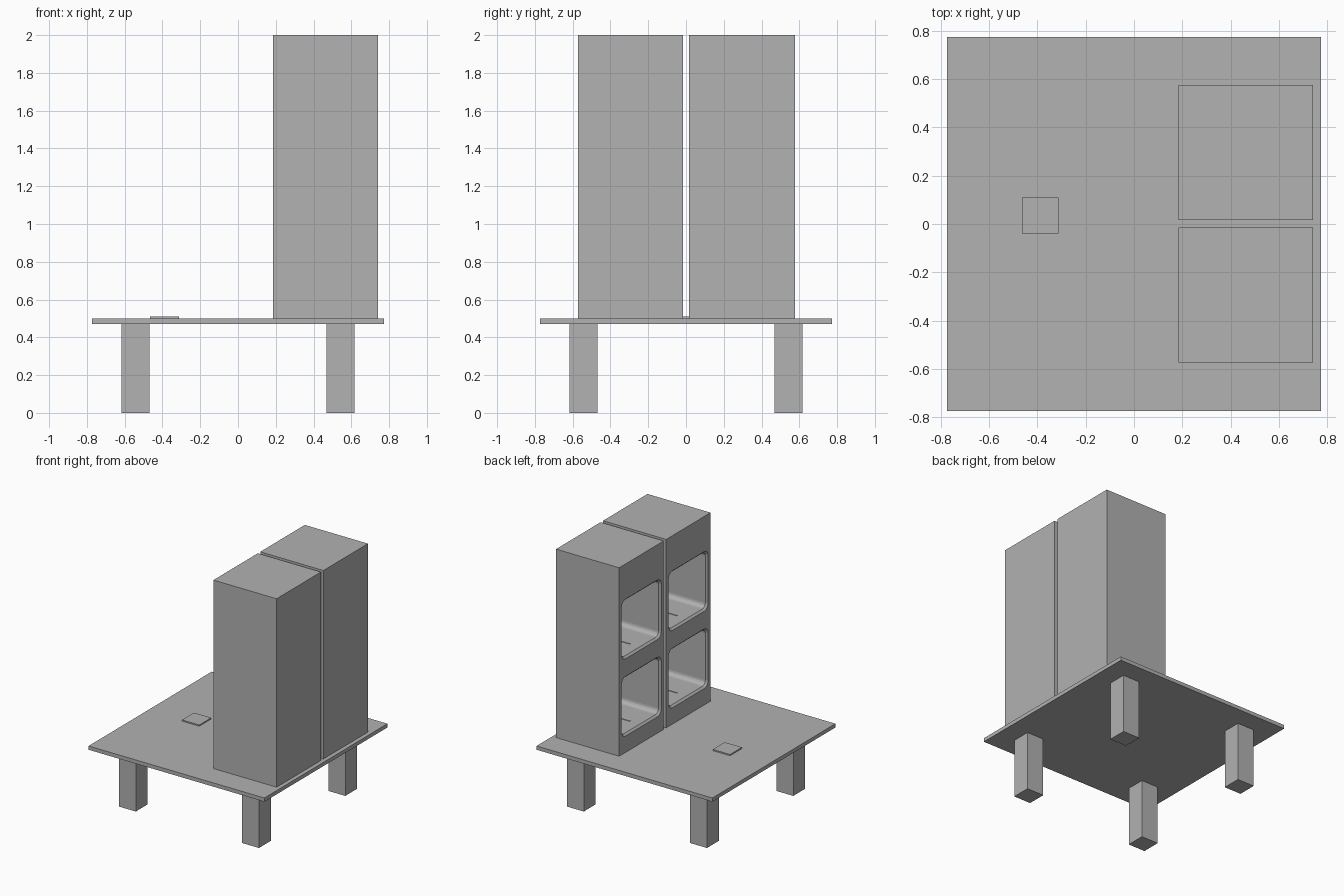
import bpy, bmesh
from math import sin, cos, pi

old = bpy.data.objects.get("Cube")
if old:
    bpy.data.objects.remove(old, do_unlink=True)

grey = bpy.data.materials.new("plain grey")
grey.use_nodes = True
grey.diffuse_color = (0.445, 0.445, 0.445, 1)
grey.node_tree.nodes["Principled BSDF"].inputs["Base Color"].default_value = grey.diffuse_color


def add_object(name, bm):
    bmesh.ops.recalc_face_normals(bm, faces=bm.faces)
    mesh = bpy.data.meshes.new(name)
    bm.to_mesh(mesh)
    bm.free()
    mesh.materials.append(grey)
    obj = bpy.data.objects.new(name, mesh)
    bpy.context.collection.objects.link(obj)
    return obj


def box(name, x, y, z):
    """Box from its (low, high) range on each axis."""
    bm = bmesh.new()
    bmesh.ops.create_cube(bm, size=1)
    for v in bm.verts:
        v.co = [(r[0] + r[1]) / 2 + c * (r[1] - r[0]) for c, r in zip(v.co, (x, y, z))]
    return add_object(name, bm)


def rounded_tunnel(name, stations, y, z, radius):
    """Rounded rectangle lofted along x; stations are (x, outward growth)."""
    bm = bmesh.new()
    loops = []
    steps = 4
    for x, grow in stations:
        loop = []
        for corner, (sy, sz) in enumerate([(1, 1), (0, 1), (0, 0), (1, 0)]):
            cy = y[sy] + (radius if sy == 0 else -radius)
            cz = z[sz] + (radius if sz == 0 else -radius)
            for i in range(steps + 1):
                a = (corner + i / steps) * pi / 2
                r = radius + grow
                loop.append(bm.verts.new((x, cy + r * cos(a), cz + r * sin(a))))
        loops.append(loop)
    for a, b in zip(loops, loops[1:]):
        for i in range(len(a)):
            j = (i + 1) % len(a)
            bm.faces.new((a[i], a[j], b[j], b[i]))
    bm.faces.new(loops[0])
    bm.faces.new(loops[-1])
    return add_object(name, bm)


# Table top, legs and small raised pad
box("table_top", (-0.774, 0.774), (-0.774, 0.774), (0.47, 0.5))
for xn, sx in (("right", -1), ("left", 1)):
    for yn, sy in (("front", -1), ("back", 1)):
        box(f"{yn}_{xn}_leg", sorted((sx * 0.468, sx * 0.617)),
            sorted((sy * 0.468, sy * 0.617)), (0, 0.47))
box("raised_pad", (-0.465, -0.313), (-0.04, 0.11), (0.5, 0.51))

# Two tall cabinets, each with two compartments open toward -x
FRONT, BACK = 0.185, 0.741
for side, y in (("front", (-0.573, -0.015)), ("back", (0.016, 0.576))):
    cabinet = box(f"{side}_cabinet", (FRONT, BACK), y, (0.5, 2))
    opening = (y[0] + 0.045, y[1] - 0.045)
    for level, z in (("lower", (0.645, 1.09)), ("upper", (1.26, 1.705))):
        stations = [(FRONT - 0.02, 0.035), (FRONT + 0.015, 0), (BACK - 0.04, 0)]
        cutter = rounded_tunnel("compartment_cutter", stations, opening, z, 0.035)
        cutter.hide_render = True
        mod = cabinet.modifiers.new("compartment", 'BOOLEAN')
        mod.operation = 'DIFFERENCE'
        mod.solver = 'EXACT'
        mod.object = cutter
        bpy.context.view_layer.objects.active = cabinet
        bpy.ops.object.modifier_apply(modifier=mod.name)
        bpy.data.objects.remove(cutter, do_unlink=True)
        # Thin rail along the compartment floor
        middle = (y[0] + y[1]) / 2
        box(f"{side}_{level}_floor_rail", (FRONT + 0.1, BACK - 0.1),
            (middle - 0.004, middle + 0.004), (z[0] - 0.003, z[0] + 0.004))
